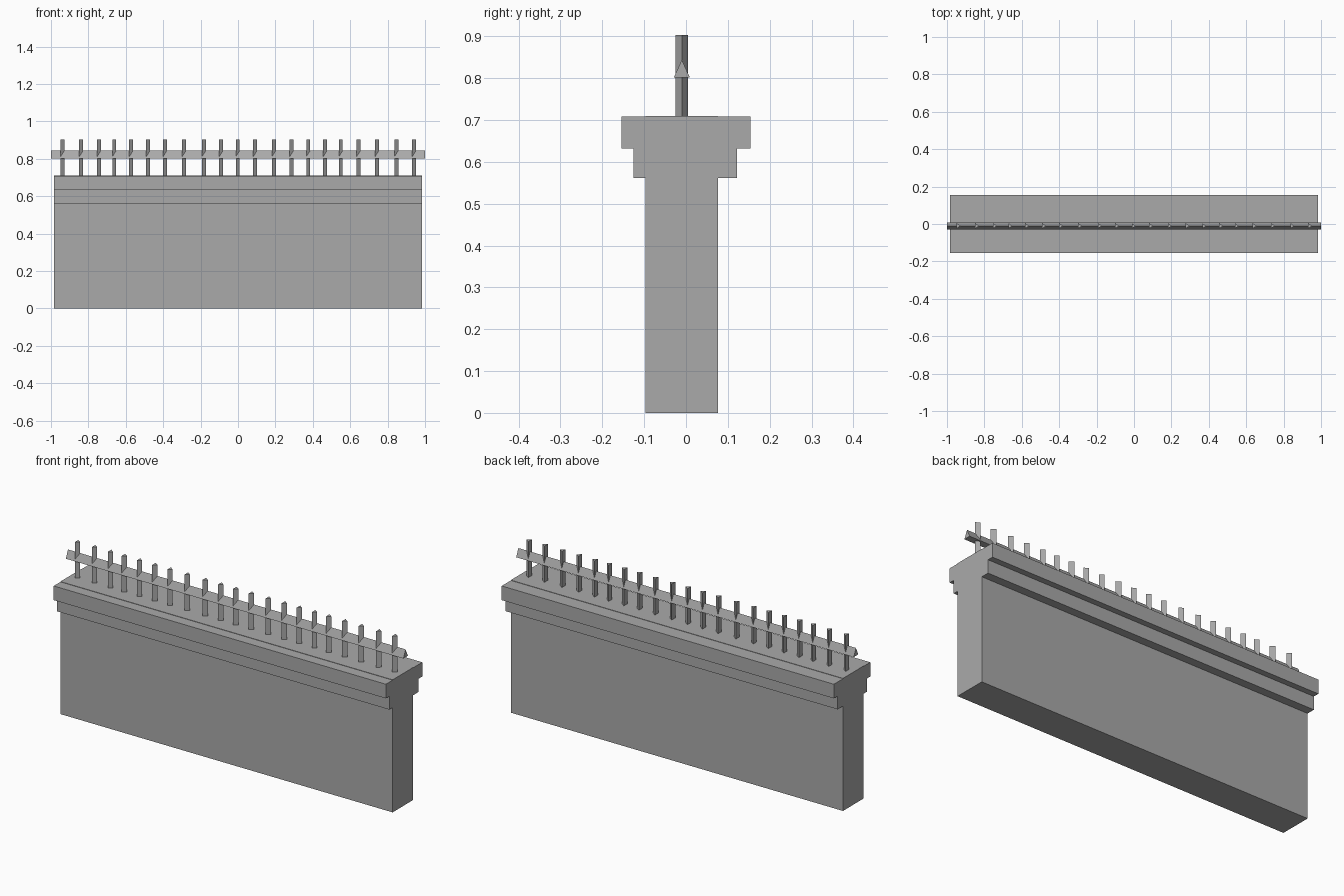
import bpy
import bmesh

cube = bpy.data.objects.get("Cube")
if cube:
    bpy.data.objects.remove(cube, do_unlink=True)

stone = bpy.data.materials.new("plain grey")
stone.use_nodes = True
GREY = (0.4, 0.4, 0.4, 1.0)
stone.diffuse_color = GREY
stone.node_tree.nodes["Principled BSDF"].inputs["Base Color"].default_value = GREY


def prism(name, outline, direction):
    """Extrude a closed outline along a vector into a capped solid."""
    bm = bmesh.new()
    base = bm.faces.new([bm.verts.new(p) for p in outline])
    top = bmesh.ops.extrude_face_region(bm, geom=[base], use_keep_orig=True)
    moved = [g for g in top["geom"] if isinstance(g, bmesh.types.BMVert)]
    bmesh.ops.translate(bm, verts=moved, vec=direction)
    bmesh.ops.recalc_face_normals(bm, faces=bm.faces)
    mesh = bpy.data.meshes.new(name)
    bm.to_mesh(mesh)
    bm.free()
    mesh.materials.append(stone)
    obj = bpy.data.objects.new(name, mesh)
    bpy.context.collection.objects.link(obj)
    return obj


def slab(name, y0, y1, z0, z1):
    """Box running the whole length of the wall."""
    x0, x1 = -0.984, 0.984
    prism(name, [(x0, y0, z0), (x0, y1, z0), (x0, y1, z1), (x0, y0, z1)],
          (x1 - x0, 0, 0))


# Wall with two stepped courses; its core shows just above the coping
slab("wall_core", -0.097, 0.077, 0, 0.710)
slab("lower_course", -0.125, 0.122, 0.561, 0.632)
slab("coping", -0.154, 0.154, 0.632, 0.708)

# Three-sided rail, ridge up
RAIL_Y = -0.010
prism("rail", [(-1, RAIL_Y - 0.019, 0.802), (-1, RAIL_Y + 0.019, 0.802),
               (-1, RAIL_Y, 0.844)], (2, 0, 0))

# Three-sided posts, slightly uneven spacing, ridge towards +x
POST_X = [-0.94, -0.84, -0.745, -0.663, -0.573, -0.482, -0.392, -0.29,
          -0.184, -0.092, -0.003, 0.09, 0.19, 0.285, 0.374, 0.464,
          0.548, 0.643, 0.741, 0.845, 0.94]
for i, x in enumerate(POST_X):
    prism(f"post_{i + 1}", [(x - 0.009, RAIL_Y - 0.015, 0.70),
                            (x + 0.012, RAIL_Y, 0.70),
                            (x - 0.009, RAIL_Y + 0.015, 0.70)], (0, 0, 0.203))
